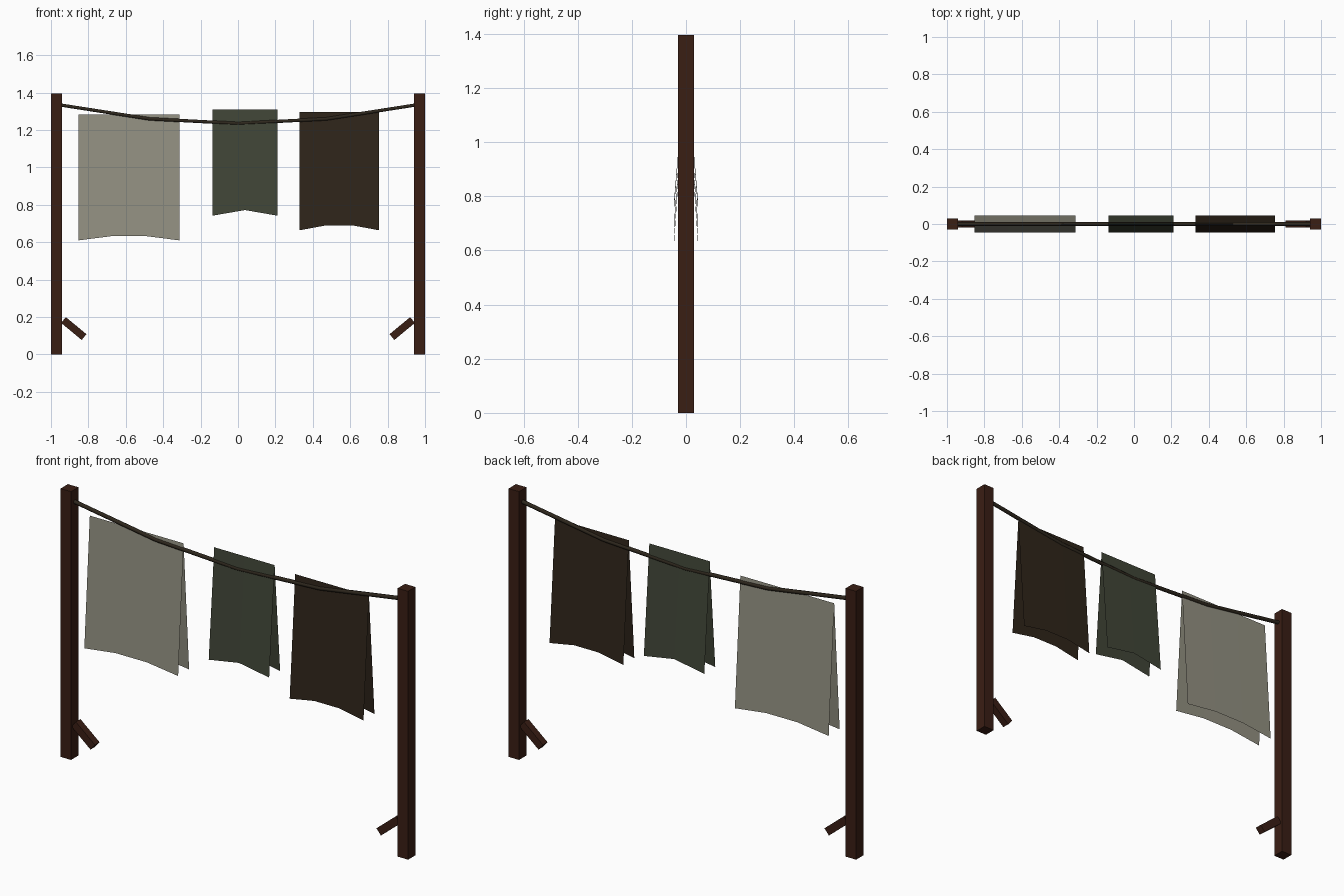
import bpy, math
from mathutils import Vector

if "Cube" in bpy.data.objects:
    bpy.data.objects.remove(bpy.data.objects["Cube"])


def material(name, rgb):
    m = bpy.data.materials.new(name)
    m.diffuse_color = (*rgb, 1)
    m.use_nodes = True
    m.node_tree.nodes["Principled BSDF"].inputs["Base Color"].default_value = m.diffuse_color
    return m


WOOD = material("dark_wood", (0.042, 0.013, 0.007))
ROPE = material("rope", (0.027, 0.02, 0.012))
LINEN = material("linen", (0.29, 0.28, 0.22))
GREEN = material("green_cloth", (0.052, 0.06, 0.038))
BROWN = material("brown_cloth", (0.028, 0.018, 0.010))


def mesh_object(name, verts, faces, mat):
    me = bpy.data.meshes.new(name)
    me.from_pydata(verts, [], faces)
    ob = bpy.data.objects.new(name, me)
    bpy.context.collection.objects.link(ob)
    me.materials.append(mat)
    return ob


def box(name, centre, size, mat, angle=0):
    bpy.ops.mesh.primitive_cube_add(size=1, location=centre, rotation=(0, angle, 0))
    ob = bpy.context.object
    ob.name = name
    ob.scale = size
    ob.data.materials.append(mat)
    return ob


# Posts and their short foot braces, one pair per side
for side, s in (("left", -1), ("right", 1)):
    box(f"{side}_post", (s * 0.97, 0, 0.698), (0.06, 0.06, 1.396), WOOD)
    a, b = Vector((s * 0.933, 0, 0.184)), Vector((s * 0.823, 0, 0.093))
    d = b - a
    box(f"{side}_brace", (a + b) / 2, (d.length, 0.038, 0.04), WOOD,
        math.atan2(-d.z, d.x))

# Sagging line in four straight segments
curve = bpy.data.curves.new("washing_line", "CURVE")
curve.dimensions = "3D"
curve.bevel_depth = 0.01
curve.bevel_resolution = 1
curve.use_fill_caps = True
spline = curve.splines.new("POLY")
spline.points.add(4)
for i, p in enumerate(spline.points):
    t = i / 2 - 1
    p.co = (0.945 * t, 0, 1.235 + 0.098 * t * t, 1)
curve.materials.append(ROPE)
line = bpy.data.objects.new("washing_line", curve)
bpy.context.collection.objects.link(line)


# Cloth folded over the line: two sheets meeting at a ridge, hem raised in the middle
def cloth(name, x0, x1, top, bottom, rise, segments, mat):
    verts, faces = [], []
    for i in range(segments + 1):
        x = x0 + (x1 - x0) * i / segments
        z = bottom + (rise if 0 < i < segments else 0)
        verts += [(x, -0.045, z), (x, 0, top), (x, 0.045, z)]
    for i in range(segments):
        for j in (0, 1):
            k = 3 * i + j
            faces.append((k, k + 3, k + 4, k + 1))
    return mesh_object(name, verts, faces, mat)


cloth("linen_sheet", -0.853, -0.313, 1.283, 0.61, 0.023, 3, LINEN)
cloth("green_towel", -0.137, 0.211, 1.31, 0.742, 0.03, 2, GREEN)
cloth("brown_blanket", 0.329, 0.754, 1.295, 0.664, 0.026, 3, BROWN)
